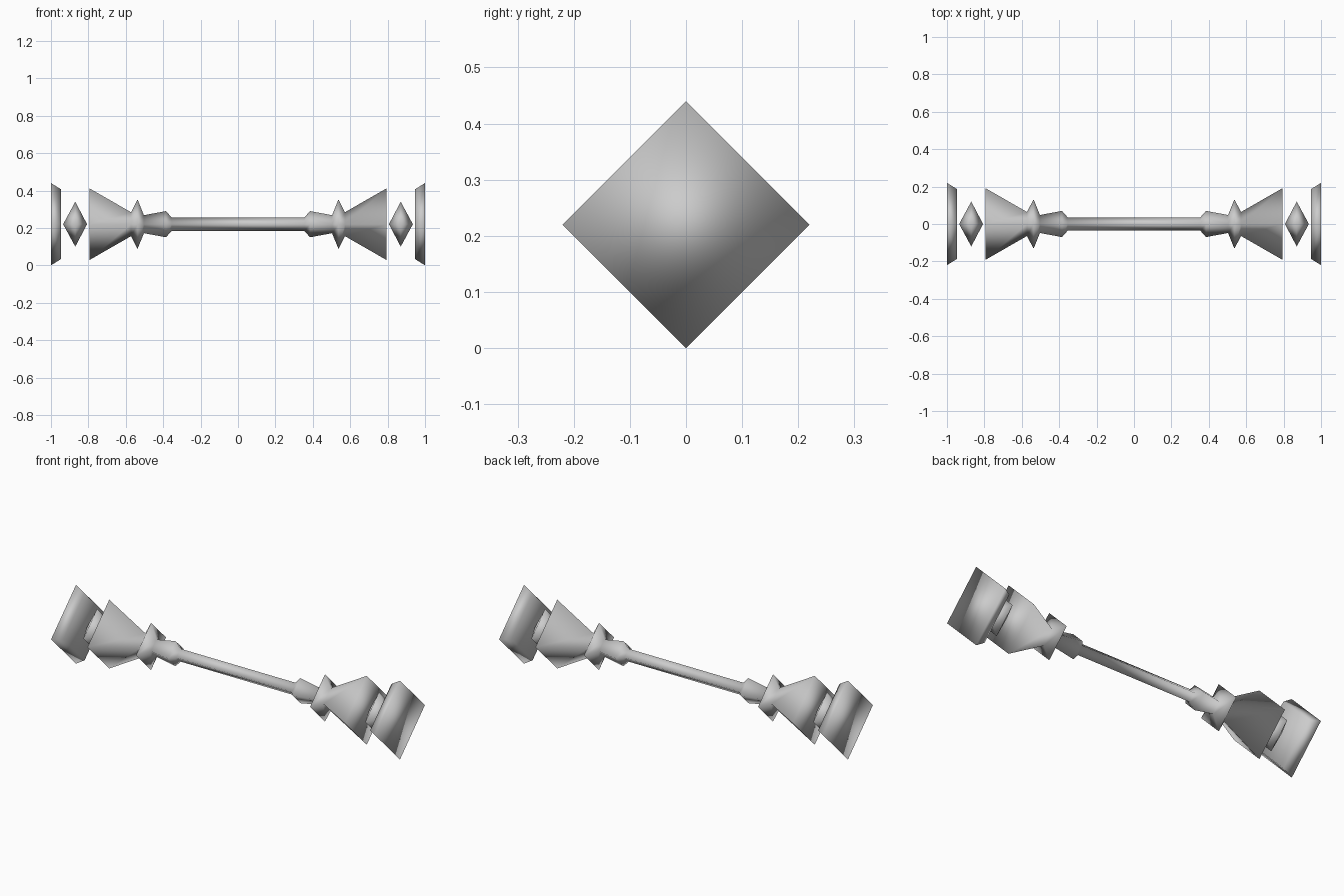
import bpy, bmesh, math

if "Cube" in bpy.data.objects:
    bpy.data.objects.remove(bpy.data.objects["Cube"], do_unlink=True)

AXIS_Z = 0.22
SIDES = 4

grey = bpy.data.materials.new("plain grey")
grey.use_nodes = True
grey.diffuse_color = (0.6, 0.6, 0.6, 1)
grey.node_tree.nodes["Principled BSDF"].inputs["Base Color"].default_value = (0.6, 0.6, 0.6, 1)


def turned_part(name, profile):
    """Four-sided turned solid along x from (x, radius) pairs; radius 0 makes a tip."""
    bm = bmesh.new()
    rings = []
    for x, r in profile:
        count = SIDES if r else 1
        rings.append([bm.verts.new((x, r * math.sin(math.tau * i / SIDES),
                                    AXIS_Z + r * math.cos(math.tau * i / SIDES)))
                      for i in range(count)])
    for a, b in zip(rings, rings[1:]):
        for i in range(SIDES):
            j = (i + 1) % SIDES
            corners = [a[i % len(a)], a[j % len(a)], b[j % len(b)], b[i % len(b)]]
            bm.faces.new(list(dict.fromkeys(corners)))
    # Flat ends, split along the vertical diagonal
    for ring in (rings[0], rings[-1]):
        if len(ring) == SIDES:
            bm.faces.new((ring[0], ring[1], ring[2]))
            bm.faces.new((ring[0], ring[2], ring[3]))
    bmesh.ops.recalc_face_normals(bm, faces=bm.faces[:])
    for face in bm.faces:
        face.smooth = True
    mesh = bpy.data.meshes.new(name)
    bm.to_mesh(mesh)
    bm.free()
    mesh.materials.append(grey)
    obj = bpy.data.objects.new(name, mesh)
    bpy.context.collection.objects.link(obj)
    return obj


# Central shaft: thin rod, collar, sharp ring and flared cone on each end
half = [(0.355, 0.036), (0.385, 0.07), (0.503, 0.048),
        (0.537, 0.132), (0.572, 0.064), (0.795, 0.192)]
turned_part("shaft", [(-x, r) for x, r in reversed(half)] + half)

# Floating spacer and end plate on both sides
for side, label in ((1, "left"), (-1, "right")):
    turned_part("spacer_" + label,
                [(side * x, r) for x, r in ((0.807, 0), (0.87, 0.12), (0.935, 0))])
    turned_part("end_plate_" + label,
                [(side * x, r) for x, r in ((0.947, 0.187), (1.0, 0.22))])
